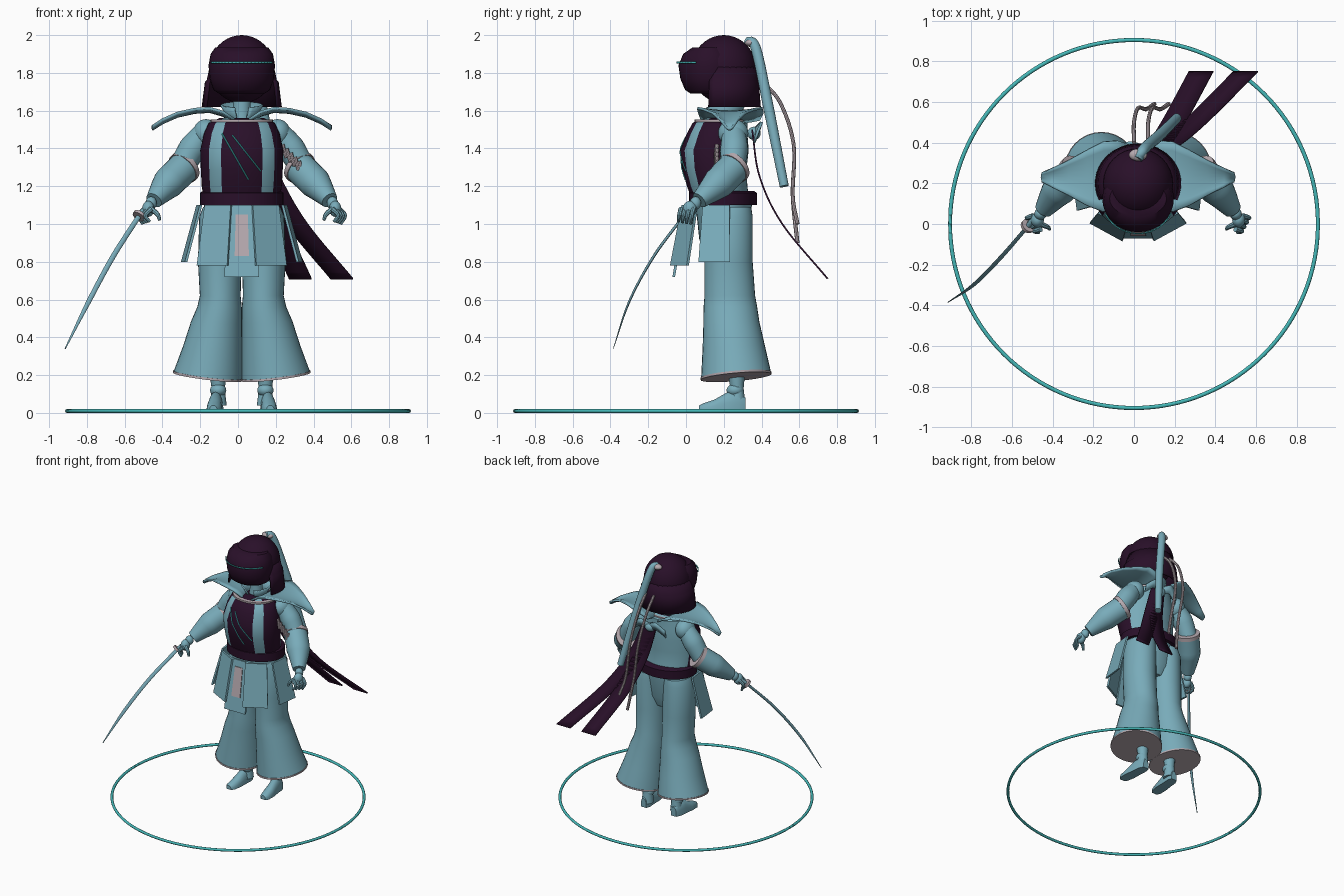
import bpy, bmesh, math
from mathutils import Vector

if "Cube" in bpy.data.objects:
    bpy.data.objects.remove(bpy.data.objects["Cube"])

MID = 0.02  # the figure stands slightly off the ring centre


def material(name, rgb):
    mat = bpy.data.materials.new(name)
    mat.use_nodes = True
    mat.diffuse_color = (*rgb, 1)
    mat.node_tree.nodes["Principled BSDF"].inputs["Base Color"].default_value = (*rgb, 1)
    return mat


BLUE = material("dusty blue", (0.19, 0.41, 0.49))
DARK = material("dark plum", (0.022, 0.005, 0.022))
PINK = material("pale mauve", (0.47, 0.40, 0.43))
TEAL = material("bright teal", (0.06, 0.48, 0.48))


def finish(name, bm, mats, thick=0):
    bmesh.ops.recalc_face_normals(bm, faces=bm.faces)
    mesh = bpy.data.meshes.new(name)
    bm.to_mesh(mesh)
    bm.free()
    for mat in mats:
        mesh.materials.append(mat)
    obj = bpy.data.objects.new(name, mesh)
    bpy.context.collection.objects.link(obj)
    if thick:
        mod = obj.modifiers.new("thickness", "SOLIDIFY")
        mod.thickness, mod.offset = thick, 0
    return obj


def loft(name, rings, *mats, closed=True, caps=True, thick=0, rule=None):
    """Skin a list of point rings; rule(column) picks the material."""
    bm = bmesh.new()
    rows = [[bm.verts.new(p) for p in ring] for ring in rings]
    n = len(rows[0])
    for a, b in zip(rows, rows[1:]):
        for i in range(n if closed else n - 1):
            j = (i + 1) % n
            face = bm.faces.new((a[i], a[j], b[j], b[i]))
            face.material_index = rule(i) if rule else 0
    if closed and caps:
        bm.faces.new(rows[0])
        bm.faces.new(rows[-1])
    return finish(name, bm, mats, thick)


def oval(x, y, z, rx, ry, tx=0, ty=0, n=32, start=0, sweep=360, ends=False):
    count = n + 1 if ends else n
    angles = [math.radians(start + sweep * i / n) for i in range(count)]
    return [(x + rx * math.cos(a), y + ry * math.sin(a),
             z + tx * math.cos(a) + ty * math.sin(a)) for a in angles]


def spline(points, steps=6):
    """Smooth path through a few points."""
    p = [Vector(q) for q in points]
    p = [2 * p[0] - p[1]] + p + [2 * p[-1] - p[-2]]
    out = []
    for a, b, c, d in zip(p, p[1:], p[2:], p[3:]):
        for k in range(steps):
            t = k / steps
            out.append(b + (c - a) * t / 2 + (a - 2.5 * b + 2 * c - d / 2) * t * t
                       + (1.5 * (b - c) + (d - a) / 2) * t ** 3)
    return out + [p[-2]]


def tube(name, points, radii, mat, n=12, flat=1, steps=6):
    path = spline(points, steps)
    rings = []
    for i, p in enumerate(path):
        way = path[min(i + 1, len(path) - 1)] - path[max(i - 1, 0)]
        u = way.cross(Vector((0, 1, 0.01))).normalized()
        v = way.cross(u).normalized()
        f = i / (len(path) - 1) * (len(radii) - 1)
        k = min(int(f), len(radii) - 2)
        r = radii[k] + (radii[k + 1] - radii[k]) * (f - k)
        rings.append([p + r * (math.cos(a) * u + flat * math.sin(a) * v)
                      for a in (math.tau * j / n for j in range(n))])
    return loft(name, rings, mat)


def ball(name, centre, size, mat):
    bm = bmesh.new()
    bmesh.ops.create_uvsphere(bm, u_segments=32, v_segments=20, radius=1)
    bmesh.ops.scale(bm, vec=size, verts=bm.verts)
    bmesh.ops.translate(bm, vec=centre, verts=bm.verts)
    return finish(name, bm, [mat])


def panel(name, top, bottom, width, turn, mat, th=0.008):
    t = Vector((math.cos(turn), math.sin(turn), 0)) * width / 2
    n = Vector((-math.sin(turn), math.cos(turn), 0)) * th / 2
    rings = []
    for c, w in ((Vector(top), 0.9), (Vector(bottom), 1.05)):
        rings.append([c - t * w - n, c + t * w - n, c + t * w + n, c - t * w + n])
    return loft(name, rings, mat)


def ribbon(name, points, half, mat, thick):
    path = spline(points, 8)
    h = Vector(half)
    return loft(name, [(p - h, p + h) for p in path], mat, closed=False, thick=thick)


# ground ring
tube("ground_ring", oval(0, 0, 0.01, 0.905, 0.905, n=64, ends=True), (0.01, 0.01), TEAL, steps=2)

# helmet, visor and neck guard
ball("helmet_dome", (MID, 0.2, 1.82), (0.172, 0.172, 0.18), DARK)
visor = [(1.69, 0.12, 0.10), (1.71, 0.15, 0.13), (1.77, 0.17, 0.155), (1.84, 0.176, 0.165),
         (1.9, 0.165, 0.14), (1.935, 0.14, 0.09)]
loft("visor", [oval(MID, 0.125, z, rx, ry) for z, rx, ry in visor], DARK)
guard = [(1.83, 0.165, 0.165), (1.76, 0.18, 0.175), (1.75, 0.19, 0.18), (1.62, 0.206, 0.19)]
loft("neck_guard", [oval(MID, 0.2, z, rx, ry, n=28, start=-25, sweep=230, ends=True)
                    for z, rx, ry in guard], DARK, closed=False, thick=0.012)
slit = [(1.851, 0.178, 0.172), (1.859, 0.178, 0.172)]
loft("visor_slit", [oval(MID, 0.125, z, rx, ry, n=20, start=205, sweep=130, ends=True)
                    for z, rx, ry in slit], TEAL, closed=False, thick=0.006)

# neck with upright collar
loft("neck", [oval(MID, 0.2, z, r, r) for z, r in ((1.5, 0.06), (1.6, 0.045), (1.72, 0.05))], BLUE)
loft("neck_collar", [oval(MID, 0.21, z, r, r, 0, 0.015, n=28, start=-70, sweep=320, ends=True)
                     for z, r in ((1.53, 0.06), (1.58, 0.08), (1.63, 0.11))],
     BLUE, closed=False, thick=0.01)

# torso: plum breastplate with blue stripes and a blue back
torso = [(1.12, 0.2, 0.185, 0.15), (1.2, 0.212, 0.165, 0.16), (1.29, 0.217, 0.15, 0.17),
         (1.39, 0.22, 0.15, 0.182), (1.48, 0.2, 0.165, 0.16), (1.535, 0.175, 0.18, 0.145),
         (1.56, 0.12, 0.19, 0.1)]


def torso_colour(i):
    off = abs((i + 0.5) * 7.5 - 270)
    return 1 if 30 < min(off, 360 - off) < 52 or min(off, 360 - off) > 115 else 0


loft("torso", [oval(MID, y, z, rx, ry, n=48) for z, rx, y, ry in torso], DARK, BLUE,
     rule=torso_colour)


def on_chest(x, z):
    for (z0, a0, y0, b0), (z1, a1, y1, b1) in zip(torso, torso[1:]):
        if z <= z1:
            t = (z - z0) / (z1 - z0)
            a, y, b = a0 + (a1 - a0) * t, y0 + (y1 - y0) * t, b0 + (b1 - b0) * t
            return (x, y - b * math.sqrt(1 - ((x - MID) / a) ** 2) - 0.001, z)


for x0, z0, x1, z1 in ((-0.085, 1.48, 0.055, 1.235), (-0.03, 1.47, 0.12, 1.28)):
    tube("chest_line", [on_chest(x0 + (x1 - x0) * t / 8, z0 + (z1 - z0) * t / 8)
                        for t in range(9)], (0.004, 0.004), TEAL, n=6, steps=1)
loft("neckline_trim", [oval(MID, 0.18, z, 0.165, 0.135) for z in (1.54, 1.552)], PINK)

# belt and hips
belt = [(1.1, 0.222, 0.18), (1.165, 0.222, 0.18), (1.175, 0.205, 0.165)]
loft("belt", [oval(MID, 0.195, z, rx, ry) for z, rx, ry in belt], DARK)
loft("hips", [oval(MID, 0.2, z, rx, ry) for z, rx, ry in
              ((0.84, 0.12, 0.1), (0.92, 0.19, 0.13), (1.11, 0.2, 0.15))], BLUE)

# front skirt panels
panel("centre_panel", (MID, 0.0, 1.1), (MID, -0.065, 0.72), 0.175, 0, BLUE, 0.014)
panel("centre_plaque", (MID, -0.016, 1.05), (MID, -0.055, 0.83), 0.072, 0, PINK)

# trouser profile: height, offset, half width, y, half depth
trouser = [(1.09, 0.105, 0.1, 0.225, 0.12), (1.04, 0.115, 0.11, 0.225, 0.128),
           (0.8, 0.117, 0.115, 0.225, 0.128), (0.62, 0.114, 0.108, 0.232, 0.134),
           (0.56, 0.118, 0.118, 0.235, 0.142), (0.48, 0.134, 0.134, 0.24, 0.148),
           (0.35, 0.155, 0.155, 0.253, 0.165), (0.2, 0.18, 0.18, 0.265, 0.185)]
wing = [(0.04, 0.08, 0.39, 1.545), (0.1, 0.065, 0.41, 1.585), (0.17, 0.06, 0.405, 1.605),
        (0.25, 0.09, 0.365, 1.60), (0.34, 0.14, 0.315, 1.58), (0.42, 0.18, 0.275, 1.545),
        (0.475, 0.21, 0.25, 1.51)]

for s, side in ((1, "left_"), (-1, "right_")):
    def at(x, y, z):
        return (MID + s * x, y, z)

    # winged shoulder collar
    loft(side + "collar_wing",
         [[at(x, a + (b - a) * k / 8, z + 0.018 * ((k - 4) / 4) ** 2 - 0.01) for k in range(9)]
          for x, a, b, z in wing], BLUE, closed=False, thick=0.014)

    # skirt panels at the front corners and sides
    panel(side + "corner_panel", at(0.125, 0.02, 1.1), at(0.155, -0.035, 0.78), 0.175,
          s * 0.5, BLUE, 0.014)
    panel(side + "side_panel", at(0.225, 0.16, 1.1), at(0.305, 0.15, 0.8), 0.16,
          s * 1.45, BLUE, 0.014)

    # flared trouser leg with pale hem
    rings = []
    for z, x, rx, y, ry in trouser:
        f = 1 if z < 0.3 else 0.3 if z < 0.5 else 0
        rings.append(oval(MID + s * x, y, z, rx, ry, s * 0.022 * f, 0.016 * f))
    loft(side + "trouser", rings, BLUE)
    loft(side + "hem", [oval(MID + s * 0.18, 0.265, z, 0.183, 0.188, s * 0.022, 0.016)
                        for z in (0.19, 0.202)], PINK)

    # ankle and foot
    tube(side + "ankle", [at(0.125, 0.265, 0.25), at(0.125, 0.27, 0.13), at(0.125, 0.27, 0.04)],
         (0.05, 0.035, 0.045), BLUE)
    ball(side + "ankle_joint", at(0.125, 0.26, 0.12), (0.043, 0.045, 0.035), BLUE)
    foot = [(0.07, 0.02, 0.03), (0.09, 0.036, 0.04), (0.15, 0.042, 0.06),
            (0.22, 0.038, 0.1), (0.28, 0.037, 0.1), (0.315, 0.024, 0.07)]
    loft(side + "foot", [[at(0.135 + (0.27 - y) * 0.08 + w * math.cos(a), y,
                             0.01 + h * max(0, math.sin(a)) ** 0.7)
                          for a in (math.pi * k / 10 for k in range(11))]
                         for y, w, h in foot], BLUE)

    # arm: sleeve, flared gauntlet with pale cuff, hand
    ball(side + "shoulder", at(0.19, 0.25, 1.48), (0.068, 0.08, 0.075), BLUE)
    tube(side + "sleeve", [at(0.18, 0.25, 1.5), at(0.26, 0.255, 1.4), at(0.33, 0.24, 1.28)],
         (0.06, 0.074, 0.066), BLUE, n=20)
    tube(side + "gauntlet", [at(0.305, 0.255, 1.3), at(0.39, 0.17, 1.215), at(0.465, 0.07, 1.125)],
         (0.086, 0.084, 0.045), BLUE, n=24)
    tube(side + "cuff", [at(0.298, 0.262, 1.308), at(0.314, 0.246, 1.292)], (0.091, 0.091),
         PINK, n=24)
    ball(side + "wrist", at(0.48, 0.05, 1.11), (0.03, 0.03, 0.035), BLUE)
    ball(side + "palm", at(0.495, 0.02, 1.08), (0.032, 0.037, 0.042), BLUE)
    for k in range(4):
        x, y = 0.535 - 0.012 * k, 0.04 - 0.022 * k
        tube(side + "finger", [at(x - 0.02, y, 1.08), at(x + 0.012, y - 0.01, 1.045),
                               at(x - 0.012, y - 0.015, 1.0 + 0.004 * k)],
             (0.014, 0.011, 0.008), BLUE, n=8, steps=3)
    tube(side + "thumb", [at(0.48, 0.0, 1.08), at(0.445, -0.015, 1.05), at(0.435, -0.025, 1.02)],
         (0.015, 0.012, 0.008), BLUE, n=8, steps=3)

# laced cords on the left sleeve
for k in range(5):
    x, z = MID + 0.215 + 0.022 * k, 1.42 - 0.022 * k
    tube("sleeve_cord", [(x, 0.165, z), (x + 0.02, 0.155, z - 0.07)], (0.011, 0.009), PINK, n=8)

# sword in the right hand
tube("sword_grip", [(-0.44, 0.08, 1.15), (-0.525, -0.015, 1.04)], (0.014, 0.014), BLUE)
tube("sword_guard", [(-0.518, -0.006, 1.05), (-0.526, -0.014, 1.038)], (0.036, 0.036), PINK, n=20)
tube("sword_blade", [(-0.525, -0.015, 1.04), (-0.66, -0.17, 0.83), (-0.79, -0.3, 0.59),
                     (-0.915, -0.385, 0.34)], (0.013, 0.014, 0.013, 0.003), BLUE, n=8, flat=0.5)

# plume rod on the helmet and hanging cords
tube("plume", [(MID, 0.32, 1.97), (0.05, 0.37, 1.93), (0.13, 0.44, 1.6), (0.21, 0.52, 1.2)],
     (0.022, 0.027, 0.028, 0.024), BLUE, n=16)
ball("plume_mount", (MID, 0.34, 1.96), (0.045, 0.03, 0.022), PINK)
for k, x in enumerate((0.0, 0.07)):
    tube("hanging_cord", [(x, 0.4, 1.76), (x, 0.5, 1.64), (x + 0.02, 0.57, 1.42),
                          (x + 0.06, 0.565, 1.15), (x + 0.1, 0.59, 0.9 + 0.1 * k)],
         (0.01, 0.01, 0.011), PINK, n=8)

# back bow and long trailing sashes
ball("bow_knot", (0.06, 0.36, 1.48), (0.04, 0.035, 0.035), BLUE)
for s in (1, -1):
    ribbon("bow_loop", [(0.06, 0.36, 1.48), (0.06 + s * 0.07, 0.39, 1.51),
                        (0.06 + s * 0.14, 0.37, 1.46)], (0, 0.01, 0.03), BLUE, 0.014)
for x in (0.33, 0.55):
    ribbon("trailing_sash", [(0.07, 0.35, 1.5), (0.07 + (x - 0.07) * 0.2, 0.39, 1.25),
                             (0.07 + (x - 0.07) * 0.5, 0.51, 1.0), (x, 0.75, 0.71)],
           (0.06, 0, 0), DARK, 0.009)

# smooth shading that keeps hard edges
bpy.ops.object.select_all(action="DESELECT")
for obj in bpy.context.scene.objects:
    if obj.type == "MESH":
        obj.select_set(True)
        bpy.context.view_layer.objects.active = obj
bpy.ops.object.shade_smooth_by_angle(angle=math.radians(40))
